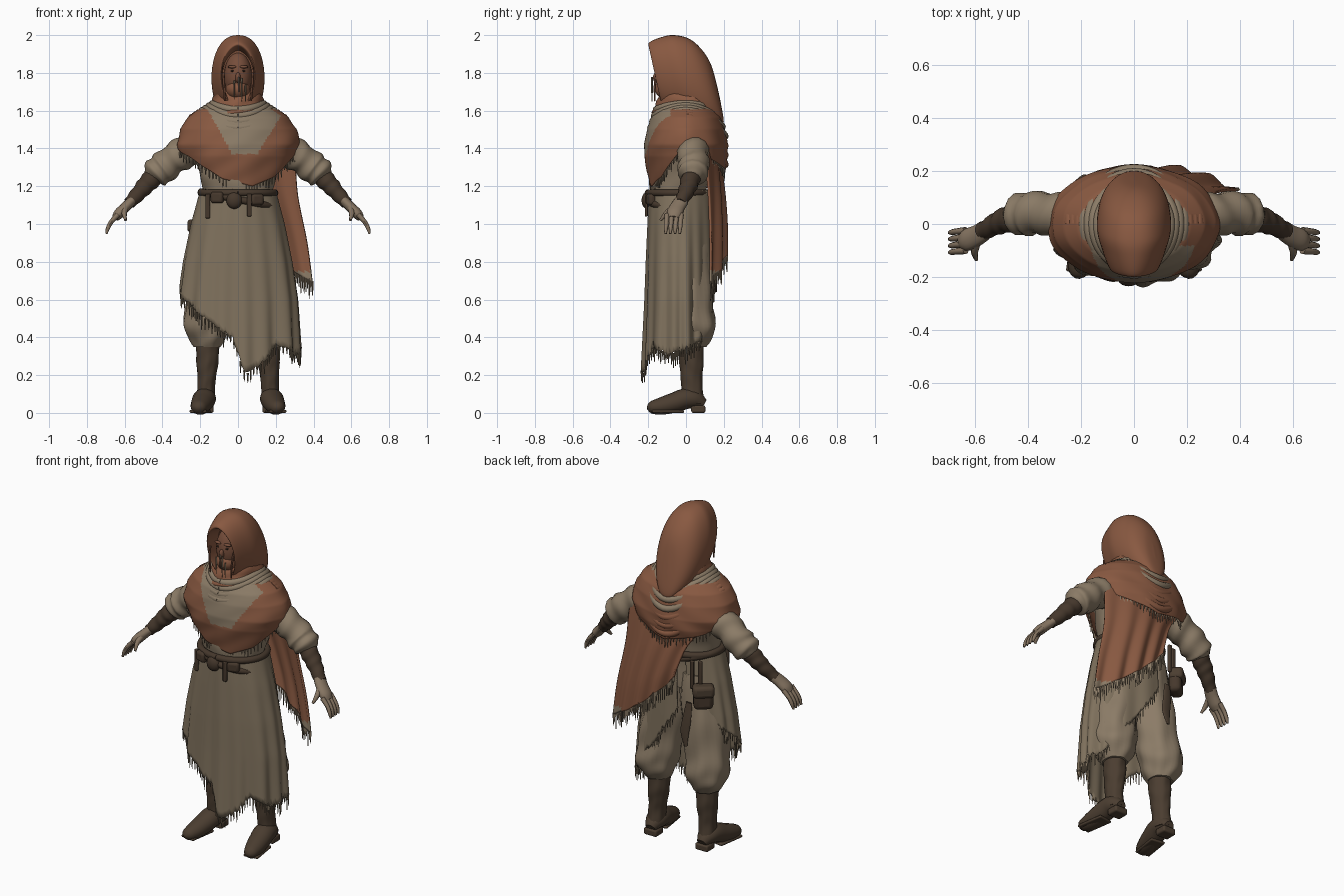
import bpy, bmesh, random
from math import sin, cos, pi, tau, radians
from mathutils import Vector, Matrix

random.seed(4)
old = bpy.data.objects.get("Cube")
if old:
    bpy.data.objects.remove(old)

PALETTE = {"rust_cloth": (.25, .1, .053), "face_brown": (.18, .075, .043), "pale_linen": (.26, .2, .135),
           "worn_linen": (.215, .167, .11), "dark_leather": (.06, .039, .025), "boot_leather": (.07, .047, .03),
           "skin": (.24, .178, .122), "shadow_brown": (.03, .018, .012)}
MAT = {}
for label, rgb in PALETTE.items():
    m = MAT[label] = bpy.data.materials.new(label)
    m.use_nodes = True
    m.diffuse_color = (*rgb, 1)
    bsdf = m.node_tree.nodes["Principled BSDF"]
    bsdf.inputs["Base Color"].default_value = (*rgb, 1)
    bsdf.inputs["Roughness"].default_value = .9
parts = []
Y, Z = Vector((0, 1, 0)), Vector((0, 0, 1))


def at(table, k):
    """Linear lookup in rows sorted by their first value."""
    for a, b in zip(table, table[1:]):
        if k <= b[0] or b is table[-1]:
            f = min(max((k - a[0]) / (b[0] - a[0]), 0), 1)
            return [p + (q - p) * f for p, q in zip(a[1:], b[1:])]


def along(pts, t):
    """Smooth spline through evenly spaced points."""
    last = len(pts) - 1
    i = min(int(t * last), last - 1)
    f = t * last - i
    near = [pts[min(max(i + k, 0), last)] for k in (-1, 0, 1, 2)]
    return [.5 * (2*b + (c - a)*f + (2*a - 5*b + 4*c - d)*f*f + (3*b - a - 3*c + d)*f**3)
            for a, b, c, d in zip(*near)]


def finish(name, bm, mats):
    me = bpy.data.meshes.new(name)
    bmesh.ops.recalc_face_normals(bm, faces=bm.faces)
    bm.to_mesh(me)
    bm.free()
    for label in mats:
        me.materials.append(MAT[label])
    ob = bpy.data.objects.new(name, me)
    bpy.context.collection.objects.link(ob)
    parts.append(ob)
    return ob


def build(name, f, nu, nv, *mats, closed=True, thick=0, rule=None):
    """Grid surface from f(u, v): a capped solid, or a sheet with thickness."""
    bm = bmesh.new()
    n = nu if closed else nu + 1
    grid = [[bm.verts.new(f(i / nu, j / nv)) for i in range(n)] for j in range(nv + 1)]
    for low, high in zip(grid, grid[1:]):
        for i in range(nu):
            k = (i + 1) % n
            face = bm.faces.new((low[i], low[k], high[k], high[i]))
            if rule:
                face.material_index = int(rule(face.calc_center_median()))
    if closed and not thick:
        bm.faces.new(grid[0])
        bm.faces.new(grid[-1])
    ob = finish(name, bm, mats)
    if thick:
        mod = ob.modifiers.new("thickness", "SOLIDIFY")
        mod.thickness, mod.offset = thick, 0
    return ob


def tube(name, pts, mat, ref=Y, seg=14, steps=20, folds=0, flat=1):
    def f(u, v):
        p = along(pts, v)
        t = Vector(along(pts, min(v + .01, 1))[:3]) - Vector(along(pts, max(v - .01, 0))[:3])
        s = t.cross(ref).normalized()
        n = s.cross(t).normalized()
        a = u * tau
        r = p[3] * (1 + folds * sin(v * 26 + 2 * sin(a)))
        return Vector(p[:3]) + (s * cos(a) + n * sin(a) * flat) * r
    return build(name, f, seg, steps, mat)


def loft(name, rings, mat, folds=0):
    def f(u, v):
        x, y, z, rx, ry = along(rings, v)
        a = u * tau
        w = 1 + folds * sin(v * 22 + 2 * sin(2 * a)) + folds * sin(7 * a + 5 * v)
        return Vector((x + rx * w * sin(a), y - ry * w * cos(a), z))
    return build(name, f, 36, 28, mat)


def block(name, loc, size, mat, bevel=.015, spin=0):
    bm = bmesh.new()
    bmesh.ops.create_cube(bm, size=1, matrix=Matrix.Translation(loc) @ Matrix.Rotation(spin, 4, "Z")
                          @ Matrix.Diagonal((*size, 1)))
    mod = finish(name, bm, [mat]).modifiers.new("rounding", "BEVEL")
    mod.width, mod.segments = bevel, 3


def ball(name, loc, size, mat):
    bm = bmesh.new()
    bmesh.ops.create_uvsphere(bm, u_segments=20, v_segments=14, radius=1,
                              matrix=Matrix.Translation(loc) @ Matrix.Diagonal((*size, 1)))
    finish(name, bm, [mat])


def fringe(name, points, length, mat):
    bm = bmesh.new()
    for p in points:
        d = length * random.uniform(.5, 1.2)
        bmesh.ops.create_cone(bm, segments=4, radius1=.002, radius2=.006, depth=d, cap_ends=True,
                              matrix=Matrix.Translation(Vector(p) - Z * d * .4))
    finish(name, bm, [mat])


def flip(pts, s):
    return [(s * p[0], *p[1:]) for p in pts]


# Torso, legs, boots, arms and hands
loft("tunic", [(0, -.03, .95, .19, .13), (0, -.04, 1.15, .18, .145), (0, -.03, 1.28, .21, .16),
               (0, 0, 1.43, .24, .15), (0, 0, 1.58, .12, .1)], "pale_linen", .015)
for s, side in ((1, "left"), (-1, "right")):
    loft(side + "_trouser", flip([(.09, -.01, 1.05, .1, .12), (.12, .005, .8, .125, .125), (.155, .02, .58, .125, .12),
                                  (.168, .035, .44, .115, .118), (.162, .03, .35, .07, .075)], s), "pale_linen", .035)
    loft(side + "_boot_shaft", flip([(.16, .025, .38, .062, .066), (.162, .03, .27, .058, .064),
                                     (.168, .03, .16, .047, .056), (.172, .04, .05, .05, .058)], s),
         "boot_leather", .02)
    tube(side + "_boot_foot", flip([(.172, .095, .045, .03), (.174, .05, .07, .055), (.178, 0, .075, .062),
                                    (.188, -.06, .055, .06), (.2, -.13, .036, .052), (.21, -.185, .028, .036),
                                    (.213, -.205, .025, .01)], s), "boot_leather", Z, flat=.9)
    block(side + "_boot_heel", (s * .172, .065, .02), (.085, .075, .04), "boot_leather", .01)
    block(side + "_boot_sole", (s * .2, -.1, .008), (.09, .17, .016), "boot_leather", .007, s * .15)
    tube(side + "_sleeve", flip([(.18, .02, 1.42, .08), (.27, .03, 1.385, .088), (.34, .04, 1.345, .08),
                                 (.4, .04, 1.295, .083), (.44, .03, 1.265, .075), (.46, .025, 1.245, .045)], s),
         "pale_linen", steps=36, folds=.06)
    tube(side + "_forearm", flip([(.41, .035, 1.28, .05), (.47, .02, 1.225, .05), (.52, 0, 1.17, .042),
                                  (.575, -.03, 1.11, .032)], s), "dark_leather", steps=30, folds=.05)
    tube(side + "_palm", flip([(.565, -.025, 1.12, .026), (.595, -.045, 1.09, .027), (.63, -.06, 1.055, .028),
                               (.65, -.065, 1.03, .02)], s), "skin", flat=1.5)
    for i in range(4):
        y = -.025 - .025 * i
        tube(f"{side}_finger", flip([(.635, y, 1.05, .014), (.668, y - .003, 1.015, .012),
                                     (.688, y - .006, .98, .011), (.697, y - .008, .948, .006)], s),
             "skin", seg=8, steps=8)
    tube(side + "_thumb", flip([(.595, -.07, 1.085, .017), (.602, -.105, 1.055, .014), (.595, -.135, 1.02, .007)], s),
         "skin", Z, seg=8, steps=8)

# Wrapped skirt with a slanting ragged hem
HEM = [(-160, .95), (-130, .78), (-85, .66), (-40, .53), (-4, .39), (6, .21), (20, .25), (40, .36), (70, .31),
       (95, .33), (125, .38), (155, .58), (190, .85)]
WIDTH = [(.2, .33, .185), (.6, .31, .17), (.8, .283, .165), (1, .243, .158), (1.2, .19, .15)]


def skirt(u, v):
    deg = -160 + 350 * u
    a = radians(deg)
    hem = at(HEM, deg)[0] + .015 * sin(deg * 1.7) * sin(deg * .6)
    z = 1.18 + (hem - 1.18) * v
    rx, ry = at(WIDTH, z)
    ry += .03 * max(0, -cos(a)) * (u > .5)
    w = 1 + .045 * (1.2 - z) * (sin(15 * a + sin(3 * a)) + .6 * sin(8 * a))
    return Vector((rx * w * sin(a), -.04 - ry * w * cos(a), z))


build("wrap_skirt", skirt, 180, 26, "worn_linen", closed=False, thick=.01)
fringe("skirt_fringe", [skirt(i / 110, 1) for i in range(111)], .07, "worn_linen")
for k, (u, start, drop) in enumerate(((.33, .2, .45), (.4, .1, .2), (.56, .3, .3))):
    tube(f"skirt_seam_{k}", [(*(skirt(u, start + drop * i / 4) - Y * .002), .003) for i in range(5)],
         "dark_leather", seg=6)

# Long cape down the back, tapering from both shoulders to a slanted hem
LEFT_EDGE = [(.2, .09, 1.55), (.29, .1, 1.4), (.315, .115, 1.15), (.365, .12, .9), (.395, .12, .69)]
RIGHT_EDGE = [(-.2, .09, 1.55), (-.22, .12, 1.4), (-.12, .16, 1.25), (-.07, .18, 1.12), (-.05, .18, 1.05)]


def cape(u, v):
    p = Vector(along(LEFT_EDGE, v)).lerp(Vector(along(RIGHT_EDGE, v)), u)
    p.y += .055 * sin(pi * u) + .012 * v * sin(24 * u + 2 * v)
    p.z -= .03 * v * sin(pi * u)
    return p


build("cape", cape, 70, 40, "rust_cloth", "pale_linen", closed=False, thick=.012,
      rule=lambda c: c.z < .75)
fringe("cape_fringe", [cape(i / 50, 1) for i in range(51)], .09, "pale_linen")

# Shoulder wrap with a pale bib over the chest
DRAPE = [(-180, 1.28), (-130, 1.34), (-95, 1.43), (-60, 1.36), (-20, 1.24), (20, 1.2), (50, 1.25), (90, 1.42),
         (130, 1.34), (180, 1.28)]
SHOULDER = [(1.18, .2, .18), (1.28, .255, .2), (1.36, .3, .215), (1.42, .322, .215), (1.5, .302, .2),
            (1.56, .262, .18), (1.6, .21, .15), (1.64, .11, .1)]


def wrap(u, v):
    deg = 360 * u - 180
    a = radians(deg)
    z = 1.64 + (at(DRAPE, deg)[0] - 1.64) * v ** 1.2
    rx, ry = at(SHOULDER, z)
    w = 1 + .012 * v * sin(45 * (z - .6 * rx * sin(a))) + .01 * v * sin(9 * a)
    return Vector((rx * w * sin(a), -ry * w * cos(a), z))


def bib(c):
    return c.y < -.08 and c.z > 1.37 + 1.8 * max(0, -c.x - .03) + 1.6 * max(0, c.x - .1)


build("shoulder_wrap", wrap, 160, 64, "rust_cloth", "pale_linen", thick=.012, rule=bib)
fringe("wrap_fringe", [wrap(i / 90, 1) for i in range(91)], .05, "pale_linen")


# Scarf loops around the neck, drooping at the back
def scarf_point(i, a):
    front, back = max(0, cos(a)), max(0, -cos(a))
    return ((.135 + .018 * i) * sin(a), min(.13 + .03 * i, .205) * back - (.155 + .01 * i) * front,
            1.635 - .012 * i - (.03 + .02 * i) * front ** 2 - (.02 + .038 * i) * back ** 2, .021)


for i in range(7):
    full = i < 4
    arc = [scarf_point(i, (tau if full else pi) * k / 24 + (0 if full else pi / 2)) for k in range(25)]
    tube(f"scarf_fold_{i}", arc, "pale_linen" if full else "rust_cloth", Z, seg=10, steps=48)

# Hood, neck cowl and face
HOOD = [(-.07, .08, 1.66, 1.92), (-.155, .085, 1.635, 1.94), (-.155, .097, 1.615, 1.962), (-.09, .122, 1.58, 1.988),
        (-.02, .14, 1.55, 2), (.06, .132, 1.52, 1.98), (.115, .105, 1.52, 1.92), (.145, .06, 1.54, 1.84),
        (.152, .004, 1.66, 1.72)]


def hood(u, v):
    y, rx, low, high = along(HOOD, v)
    a = u * tau
    power = .85 + max(0, sin(a)) * max(0, .5 - v)
    x = rx * abs(cos(a)) ** power * (1 if cos(a) > 0 else -1)
    z = (low + high) / 2 + (high - low) / 2 * sin(a)
    return Vector((x, y - .22 * (z - 1.79), z))


build("hood", hood, 48, 48, "rust_cloth")
loft("neck_cowl", [(0, .015, 1.74, .115, .12), (0, .01, 1.68, .13, .147), (0, 0, 1.62, .142, .165),
                   (0, -.005, 1.58, .15, .172), (0, 0, 1.54, .11, .13)], "rust_cloth", .02)
ball("face", (0, -.075, 1.785), (.074, .083, .125), "face_brown")
ball("nose", (0, -.155, 1.775), (.014, .02, .028), "face_brown")
ball("face_veil", (0, -.085, 1.715), (.066, .08, .06), "rust_cloth")
for s in (-1, 1):
    ball("eye", (s * .028, -.148, 1.81), (.012, .005, .005), "shadow_brown")
    ball("brow", (s * .03, -.144, 1.832), (.024, .012, .008), "face_brown")
    tube("hood_cord", [(s * .078, -.155, 1.8, .007), (s * .074, -.165, 1.73, .007), (s * .07, -.165, 1.65, .004)],
         "face_brown", seg=6, steps=8)
fringe("veil_tassels", [(x, -.18, z) for x, z in ((-.02, 1.75), (.005, 1.77), (.02, 1.76), (.04, 1.73))],
       .11, "pale_linen")

# Belt, front pouches, rear pouch and hanging straps
for k, z in enumerate((1.165, 1.13)):
    tube(f"belt_{k}", [(.195 * sin(a), -.04 - .16 * cos(a), z - .04 * sin(a) * k, .019)
                       for a in (tau * i / 24 for i in range(25))], "dark_leather", Z, seg=10, steps=48)
ball("front_pouch", (-.02, -.205, 1.125), (.042, .03, .045), "dark_leather")
block("belt_pouch_right", (-.11, -.19, 1.14), (.07, .04, .06), "dark_leather", spin=-.35)
block("belt_pouch_left", (.1, -.185, 1.13), (.07, .04, .06), "dark_leather", spin=.35)
for k, (x, y, drop) in enumerate(((-.16, -.165, .13), (.06, -.21, .12), (-.18, .12, .17), (-.14, .14, .17))):
    block(f"hanging_strap_{k}", (x, y, 1.16 - drop / 2), (.024, .016, drop), "dark_leather", .005)
block("rear_pouch", (-.2, .12, .95), (.11, .07, .14), "dark_leather", .025, .7)
block("rear_pouch_flap", (-.205, .126, .99), (.12, .08, .07), "boot_leather", .02, .7)
tube("rear_sash", [(-.12, .14, .9, .02), (-.11, .15, .8, .028), (-.1, .155, .72, .028), (-.11, .16, .64, .01)],
     "boot_leather", flat=.3)

# Smooth shading with crisp edges kept
bpy.ops.object.select_all(action="DESELECT")
for ob in parts:
    ob.select_set(True)
bpy.context.view_layer.objects.active = parts[0]
bpy.ops.object.shade_smooth_by_angle(angle=radians(45))
